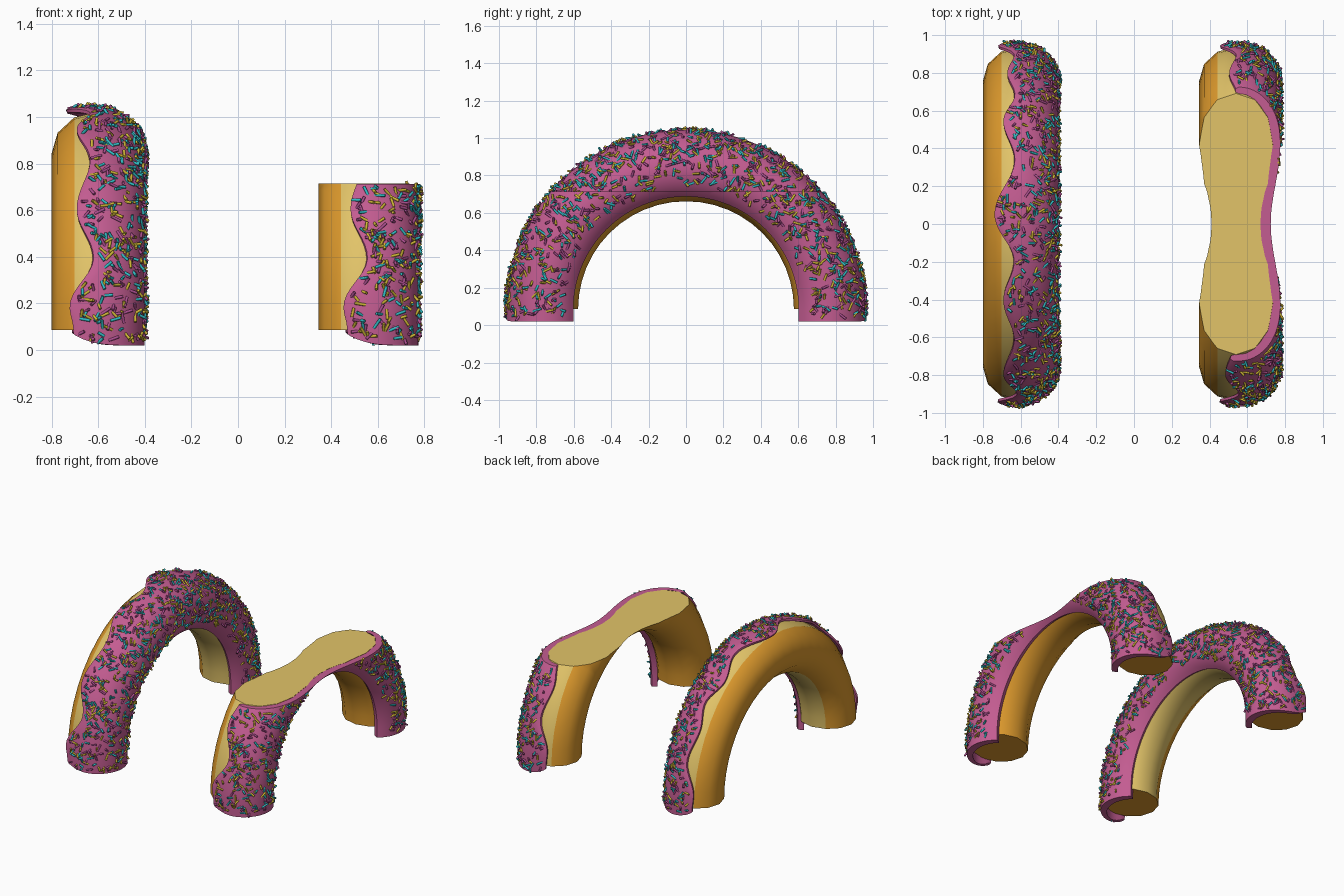
import bpy, bmesh, math, random
from mathutils import Vector

if "Cube" in bpy.data.objects:
    bpy.data.objects.remove(bpy.data.objects["Cube"])

random.seed(4)
R, CZ, CUT = 0.757, 0.085, 0.715      # ring radius, ring centre height, slice height
R_OUT, R_IN = 0.22, 0.168             # icing shell radii, sideways
SQUASH = 0.92                         # icing is thinner in the radial direction


def material(name, rgb):
    m = bpy.data.materials.new(name)
    m.diffuse_color = (*rgb, 1)
    m.use_nodes = True
    m.node_tree.nodes["Principled BSDF"].inputs["Base Color"].default_value = m.diffuse_color
    return m


CRUST = material("golden crust", (0.72, 0.32, 0.026))
CRUMB = material("pale crumb", (0.76, 0.55, 0.14))
PINK = material("pink icing", (0.55, 0.108, 0.285))
SPRINKLES = [material("teal sprinkle", (0.03, 0.50, 0.55)),
             material("yellow sprinkle", (0.62, 0.46, 0.035)),
             material("magenta sprinkle", (0.42, 0.075, 0.28))]


def point(cx, t, a, rx, rr):
    """Point on the ring: t runs along the arch, a around the tube (0 = +x, 90 deg = outward)."""
    r = R + rr * math.sin(a)
    return Vector((cx + rx * math.cos(a), r * math.cos(t), CZ + r * math.sin(t)))


def icing_point(cx, t, a, r):
    """As above, but the icing flares out flatter past its crest and hugs the dough radially."""
    lift = 0.8 * (1 - math.sin(a)) / math.sin(a) if a > math.pi / 2 else 0
    rr = SQUASH * r if r > 0.19 else max(r, 0.176)
    return point(cx, t, a, r, rr * (1 + lift))


def finish(name, verts, faces, mats, index=None, cut=None, cap=0, angle=40):
    me = bpy.data.meshes.new(name)
    me.from_pydata(verts, [], faces)
    for m in mats:
        me.materials.append(m)
    if index:
        me.polygons.foreach_set("material_index", index)
    bm = bmesh.new()
    bm.from_mesh(me)
    if cut:      # slice the top off and close the cut
        bmesh.ops.bisect_plane(bm, geom=bm.verts[:] + bm.edges[:] + bm.faces[:], dist=1e-5,
                               plane_co=(0, 0, cut), plane_no=(0, 0, 1), clear_outer=True)
        res = bmesh.ops.holes_fill(bm, edges=[e for e in bm.edges if e.is_boundary], sides=0)
        for f in res["faces"]:
            f.material_index = cap
        bmesh.ops.triangulate(bm, faces=res["faces"])
    bmesh.ops.recalc_face_normals(bm, faces=bm.faces[:])
    bm.to_mesh(me)
    bm.free()
    ob = bpy.data.objects.new(name, me)
    bpy.context.collection.objects.link(ob)
    bpy.ops.object.select_all(action='DESELECT')
    ob.select_set(True)
    bpy.context.view_layer.objects.active = ob
    bpy.ops.object.shade_smooth_by_angle(angle=math.radians(angle))
    return ob


# Half ring of dough, twelve-sided tube, pale band where crumb shows
def dough(name, cx, pale, cut):
    n, s = 24, 12
    verts = [point(cx, math.pi * i / n, math.tau * j / s, 0.195, 0.18)
             for i in range(n + 1) for j in range(s)]
    faces, index = [], []
    for i in range(n):
        for j in range(s):
            k = (j + 1) % s
            faces.append((i * s + j, i * s + k, (i + 1) * s + k, (i + 1) * s + j))
            index.append(1 if j in pale else 0)
    faces += [tuple(range(s)), tuple(range(n * s, n * s + s))]
    index += [0, 0]
    finish(name, verts, faces, [CRUST, CRUMB], index, cut, 1)


# Wavy outer rim of the icing: (degrees along the arch, degrees around the tube)
WAVE = [(0, 111), (6, 113), (20, 89), (33, 99), (44, 88), (55, 105), (69, 88), (87, 119),
        (102, 89), (115, 105), (130, 89), (147, 105), (161, 85), (174, 114), (180, 109)]


def rim(t):
    d = min(max(math.degrees(t), 0), 180)
    for (d0, a0), (d1, a1) in zip(WAVE, WAVE[1:]):
        if d <= d1:
            f = (d - d0) / (d1 - d0)
            return math.radians(a0 + (a1 - a0) * (1 - math.cos(math.pi * f)) / 2)


def drip(a):
    """How far the icing hangs below the dough at tube angle a."""
    f = min(max((math.degrees(a) - 50) / 70, 0), 1)
    return 0.065 * (1 - f ** 3)


A0 = math.radians(-50)      # inner rim


def icing(name, cx, cut):
    n, m = 96, 22
    rows = [(0, 1), (0, 0.5)] + [(math.pi * i / n, 0) for i in range(n + 1)] \
        + [(math.pi, 0.5), (math.pi, 1)]
    verts, faces = [], []
    tip = math.radians(6)
    for t, ext in rows:
        a1 = rim(t)
        arc = [A0 + (a1 - A0) * j / (m - 1) for j in range(m)]
        ring = [(a, R_OUT) for a in arc] + [(a1 + tip * 0.8, 0.213), (a1 + tip, 0.198)]
        ring += [(a1 + tip * 0.8, 0.18)] + [(a, R_IN) for a in reversed(arc)] + [(A0 - tip * 0.5, 0.195)]
        for a, r in ring:
            p = icing_point(cx, t, a, r)
            p.z -= ext * drip(a)
            verts.append(p)
    s = 2 * m + 4
    for i in range(len(rows) - 1):
        for j in range(s):
            k = (j + 1) % s
            faces.append((i * s + j, i * s + k, (i + 1) * s + k, (i + 1) * s + j))
    for b in (0, (len(rows) - 1) * s):      # close both feet
        for j in range(m - 1):
            faces.append((b + j, b + j + 1, b + s - 3 - j, b + s - 2 - j))
        faces += [tuple(b + m - 1 + q for q in range(5)), (b, b + s - 2, b + s - 1)]
    finish(name, verts, faces, [PINK], None, cut)


# Short hexagonal rods scattered over the icing, many standing at a tilt
def sprinkles(name, cx, cut, count=1350):
    verts, faces, index = [], [], []
    for _ in range(count):
        t = random.uniform(-0.05, math.pi + 0.05)
        a = random.uniform(math.radians(-30), rim(t) - 0.03)
        if random.random() > (R + R_OUT * math.sin(a)) / (R + R_OUT):
            continue
        p = icing_point(cx, t, a, R_OUT + 0.002)
        if p.z < 0.085 - drip(a) + 0.008 or (cut and p.z > CUT - 0.012):
            continue
        nrm = Vector((math.cos(a), math.sin(a) * math.cos(t), math.sin(a) * math.sin(t)))
        u = nrm.orthogonal().normalized()
        v = nrm.cross(u)
        w = random.uniform(0, math.tau)
        d = (u * math.cos(w) + v * math.sin(w) + nrm * random.uniform(-0.9, 0.9)).normalized()
        e = d.orthogonal().normalized()
        g = d.cross(e)
        half, b = random.uniform(0.014, 0.025), len(verts)
        for side in (-half, half):
            for k in range(6):
                c = math.tau * k / 6
                verts.append(p + d * side + (e * math.cos(c) + g * math.sin(c)) * 0.0065)
        new = [(b + k, b + (k + 1) % 6, b + 6 + (k + 1) % 6, b + 6 + k) for k in range(6)]
        new += [tuple(range(b, b + 6)), tuple(range(b + 6, b + 12))]
        faces += new
        index += [random.randrange(3)] * len(new)
    finish(name, verts, faces, SPRINKLES, index, angle=65)


# Whole arch on the left, sliced arch on the right
dough("left_dough", -0.605, (1, 2, 3, 8, 9, 10), None)
icing("left_icing", -0.62, None)
sprinkles("left_sprinkles", -0.62, False)
dough("right_dough", 0.54, (1, 2, 3), CUT)
icing("right_icing", 0.555, CUT - 0.002)
sprinkles("right_sprinkles", 0.555, True)
